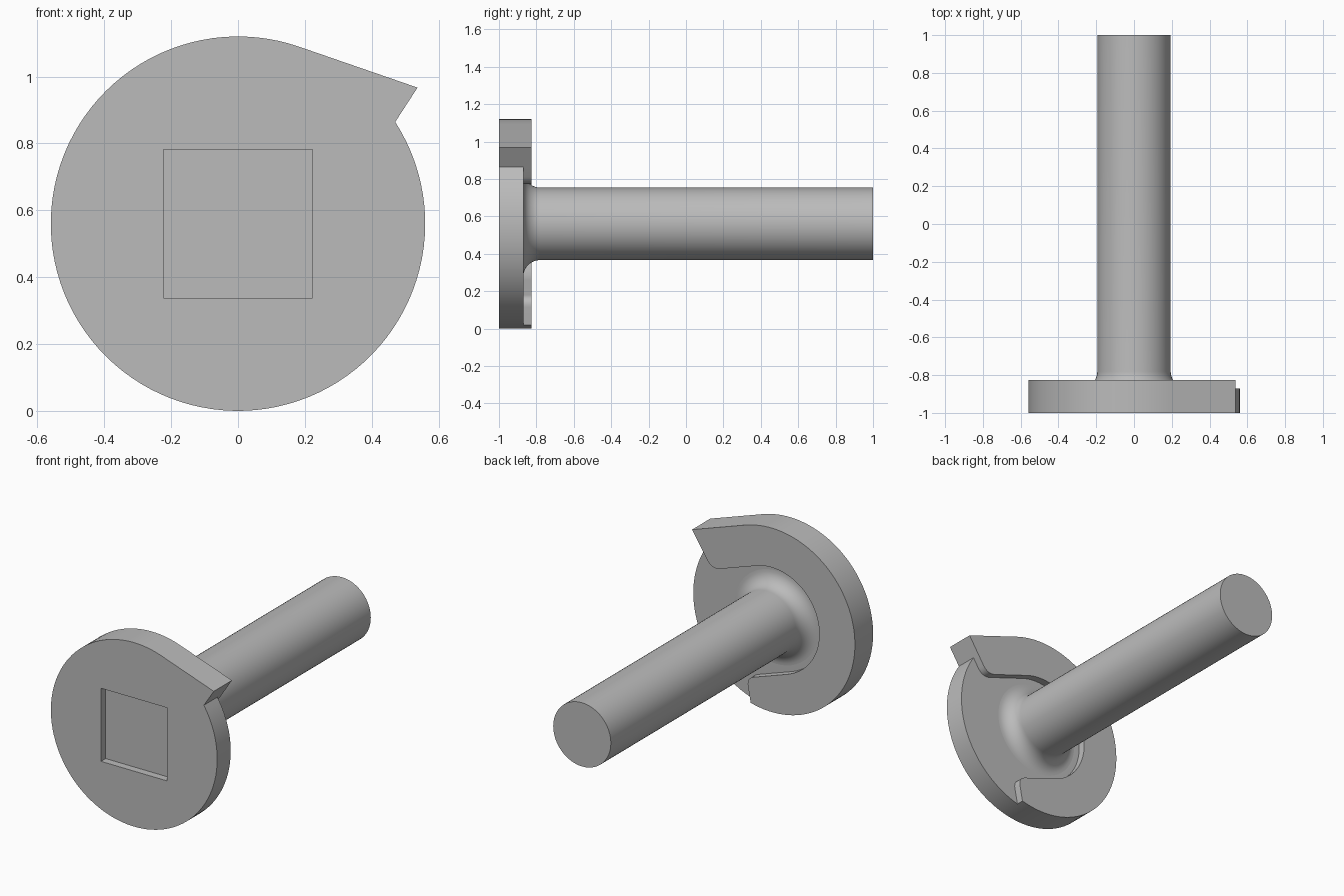
import bpy, bmesh
from math import sin, cos, radians, pi
from mathutils import Vector

cube = bpy.data.objects.get("Cube")
if cube:
    bpy.data.objects.remove(cube)

CENTRE = 0.56      # height of the shaft axis
RADIUS = 0.56      # disc radius
SLOT = 0.32        # half width of the recess around the shaft
FACE, FLOOR, RIM = -1.0, -0.87, -0.825

metal = bpy.data.materials.new("grey_metal")
metal.use_nodes = True
colour = (0.5, 0.5, 0.5, 1)
metal.diffuse_color = colour
metal.node_tree.nodes["Principled BSDF"].inputs["Base Color"].default_value = colour


def make_object(name, bm):
    bmesh.ops.recalc_face_normals(bm, faces=bm.faces)
    mesh = bpy.data.meshes.new(name)
    bm.to_mesh(mesh)
    bm.free()
    mesh.materials.append(metal)
    obj = bpy.data.objects.new(name, mesh)
    bpy.context.collection.objects.link(obj)
    return obj


def prism(name, outline, y0, y1):
    bm = bmesh.new()
    face = bm.faces.new([bm.verts.new((p.x, y0, CENTRE + p.y)) for p in outline])
    extruded = bmesh.ops.extrude_face_region(bm, geom=[face])["geom"]
    verts = [v for v in extruded if isinstance(v, bmesh.types.BMVert)]
    bmesh.ops.translate(bm, vec=(0, y1 - y0, 0), verts=verts)
    return make_object(name, bm)


def arc(radius, start, end, steps):
    angles = [radians(start + (end - start) * i / steps) for i in range(steps + 1)]
    return [Vector((radius * cos(a), radius * sin(a))) for a in angles]


def rounded(before, corner, after, size, steps=8):
    a = corner + (before - corner).normalized() * size
    b = corner + (after - corner).normalized() * size
    return [a.lerp(corner, i / steps).lerp(corner.lerp(b, i / steps), i / steps)
            for i in range(steps + 1)]


def cut(target, cutter):
    cutter.hide_render = True
    mod = target.modifiers.new("cut", "BOOLEAN")
    mod.operation = "DIFFERENCE"
    mod.solver = "EXACT"
    mod.object = cutter
    bpy.context.view_layer.objects.active = target
    bpy.ops.object.modifier_apply(modifier=mod.name)
    bpy.data.objects.remove(cutter)


def smooth(obj):
    bpy.ops.object.select_all(action="DESELECT")
    obj.select_set(True)
    bpy.context.view_layer.objects.active = obj
    bpy.ops.object.shade_smooth_by_angle(angle=radians(30))


# Disc with a pointed tooth tangent to its rim
tip = Vector((0.537, 0.407))
rim_arc = arc(RADIUS, 71, 392.9, 96)
notch = rim_arc[-1]
disc = prism("toothed_disc", rim_arc + [tip], FACE, RIM)

# Recess behind the disc: a round-ended slot that opens through the rim
bowl = arc(SLOT, 71, 251, 48)
upper_corner = tip.lerp(notch, 2.016)
lower_corner = Vector((0.17, -0.397))
lower_exit = Vector((0.13, -0.6))
recess = ([Vector((0.8, 0.2)), notch]
          + rounded(notch, upper_corner, bowl[0], 0.06) + bowl
          + rounded(bowl[-1], lower_corner, lower_exit, 0.05)
          + [lower_exit, Vector((0.8, -0.6))])
cut(disc, prism("recess_cutter", recess, FLOOR, RIM + 0.1))

# Shallow square socket in the front face
h = 0.2225
square = [Vector((sx * h, sy * h)) for sx, sy in ((-1, -1), (1, -1), (1, 1), (-1, 1))]
cut(disc, prism("socket_cutter", square, FACE - 0.1, FACE + 0.045))
smooth(disc)

# Turned shaft that flares into the recess floor
SHAFT, FLARE = 0.194, 0.09
flare = [(SHAFT + FLARE - FLARE * cos(a), FLOOR + FLARE - FLARE * sin(a))
         for a in (pi / 2 * i / 10 for i in range(11))]
profile = [(0, 1), (SHAFT, 1)] + flare + [(SHAFT + FLARE, FLOOR - 0.01), (0, FLOOR - 0.01)]
bm = bmesh.new()
verts = [bm.verts.new((r, y, CENTRE)) for r, y in profile]
edges = [bm.edges.new(pair) for pair in zip(verts, verts[1:])]
bmesh.ops.spin(bm, geom=verts + edges, cent=(0, 0, CENTRE), axis=(0, 1, 0),
               angle=2 * pi, steps=64, use_duplicate=False)
bmesh.ops.remove_doubles(bm, verts=bm.verts, dist=0.0001)
smooth(make_object("shaft", bm))
